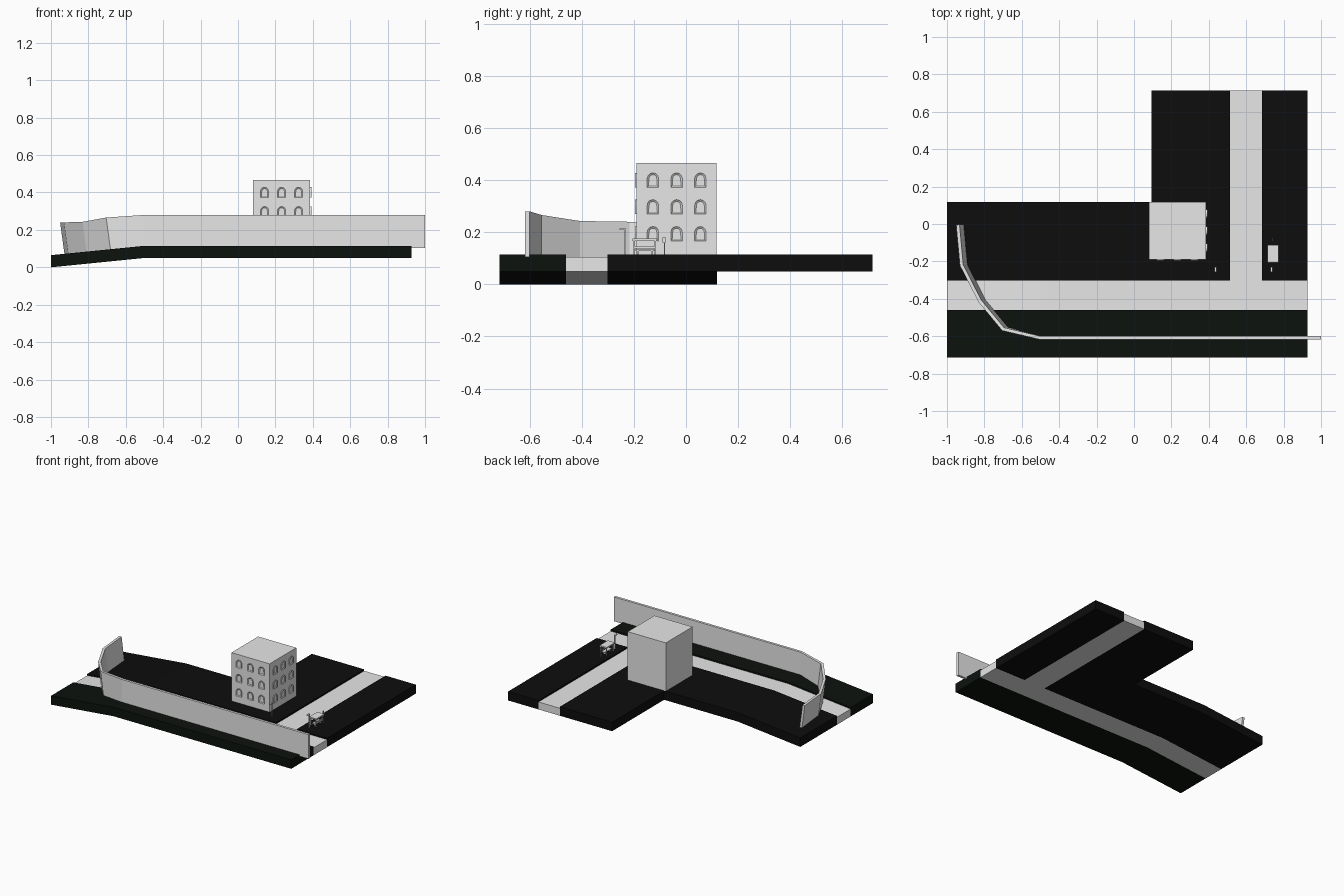
import bpy, bmesh, math
from mathutils import Vector, Matrix

if "Cube" in bpy.data.objects:
    bpy.data.objects.remove(bpy.data.objects["Cube"])


def material(name, rgb):
    m = bpy.data.materials.new(name)
    m.diffuse_color = (*rgb, 1)
    m.use_nodes = True
    m.node_tree.nodes["Principled BSDF"].inputs["Base Color"].default_value = m.diffuse_color
    return m


GREY = material("light_grey", (0.8, 0.8, 0.8))
BLACK = material("pavement_black", (0.004, 0.004, 0.004))
VERGE = material("verge_black", (0.004, 0.006, 0.004))


def finish(name, bm, mat):
    bmesh.ops.recalc_face_normals(bm, faces=bm.faces[:])
    me = bpy.data.meshes.new(name)
    bm.to_mesh(me)
    bm.free()
    me.materials.append(mat)
    ob = bpy.data.objects.new(name, me)
    bpy.context.collection.objects.link(ob)
    return ob


def add_box(bm, x0, x1, y0, y1, z0, z1):
    mat = Matrix.Translation(((x0 + x1) / 2, (y0 + y1) / 2, (z0 + z1) / 2)) \
        @ Matrix.Diagonal((x1 - x0, y1 - y0, z1 - z0, 1))
    bmesh.ops.create_cube(bm, size=1, matrix=mat)


def boxes(name, mat, *specs):
    bm = bmesh.new()
    for s in specs:
        add_box(bm, *s)
    return finish(name, bm, mat)


def slab(name, plan, top, mat):
    """Extruded ground plan whose left end ramps downward."""
    bm = bmesh.new()
    face = bm.faces.new([bm.verts.new((x, y, 0.05)) for x, y in plan])
    ext = bmesh.ops.extrude_face_region(bm, geom=[face])
    for v in ext["geom"]:
        if isinstance(v, bmesh.types.BMVert):
            v.co.z = top
    bmesh.ops.bisect_plane(bm, geom=bm.verts[:] + bm.edges[:] + bm.faces[:],
                           plane_co=(-0.5, 0, 0), plane_no=(1, 0, 0))
    for v in bm.verts:
        v.co.z -= 0.1 * max(0, -0.5 - v.co.x)
    return finish(name, bm, mat)


# Ground pieces
L, R, F, B = -1.0, 0.928, -0.715, 0.715
R0, R1 = -0.461, -0.302      # long road, y limits
S0, S1 = 0.513, 0.684        # side road, x limits
slab("front_verge", [(L, F), (R, F), (R, R0), (L, R0)], 0.115, VERGE)
slab("road", [(L, R0), (R, R0), (R, R1), (S1, R1), (S1, B), (S0, B), (S0, R1), (L, R1)],
     0.104, GREY)
slab("building_pavement", [(L, R1), (S0, R1), (S0, B), (0.093, B), (0.093, 0.118), (L, 0.118)],
     0.115, BLACK)
slab("side_pavement", [(S1, R1), (R, R1), (R, B), (S1, B)], 0.115, BLACK)

# Curved boundary wall: top centre line, leaning where the ground slopes
path = [(1.0, -0.609, 0.28, 0), (-0.5, -0.609, 0.28, 0), (-0.70, -0.562, 0.266, 0.024),
        (-0.824, -0.412, 0.243, 0.024), (-0.922, -0.22, 0.24, 0.024), (-0.942, -0.004, 0.24, 0.024)]
bm = bmesh.new()
rings = []
for i, (x, y, z, lean) in enumerate(path):
    here = Vector((x, y))
    dirs = []
    if i > 0:
        dirs.append((here - Vector(path[i - 1][:2])).normalized())
    if i < len(path) - 1:
        dirs.append((Vector(path[i + 1][:2]) - here).normalized())
    d = sum(dirs, Vector((0, 0))).normalized()
    half = 0.009 / d.dot(dirs[0])
    n = Vector((-d.y, d.x)) * half
    rings.append([bm.verts.new(c) for c in (
        (x + n.x, y + n.y, z), (x - n.x, y - n.y, z),
        (x - n.x + lean, y - n.y, z - 0.176), (x + n.x + lean, y + n.y, z - 0.176))])
for a, b in zip(rings, rings[1:]):
    for k in range(4):
        j = (k + 1) % 4
        bm.faces.new((a[k], a[j], b[j], b[k]))
bm.faces.new(rings[0])
bm.faces.new(rings[-1])
finish("boundary_wall", bm, GREY)

# Building block
BX0, BX1, BY0, BY1 = 0.08, 0.386, -0.189, 0.117
boxes("building", GREY, (BX0, BX1, BY0, BY1, 0.105, 0.466))


def add_window(bm, matrix):
    """Arched frame standing out from the wall, with a sunken pane."""
    w, h = 0.022, 0.028
    pts = [(-w, -h), (w, -h)]
    for i in range(7):
        a = math.pi * i / 6
        pts.append((w * math.cos(a), h - w + w * math.sin(a)))
    front = [bm.verts.new(matrix @ Vector((u, -0.006, v))) for u, v in pts]
    back = [bm.verts.new(matrix @ Vector((u, 0.001, v))) for u, v in pts]
    face = bm.faces.new(front)
    for i in range(len(pts)):
        j = (i + 1) % len(pts)
        bm.faces.new((front[j], front[i], back[i], back[j]))
    face.normal_update()
    bmesh.ops.inset_region(bm, faces=[face], thickness=0.007)
    inward = matrix.to_3x3() @ Vector((0, 0.005, 0))
    for v in face.verts:
        v.co += inward


# Windows: three by three on the front and right faces
for label in ("front", "right"):
    bm = bmesh.new()
    for z in (0.40, 0.297, 0.194):
        for off in (0.062, 0.153, 0.244):
            if label == "front":
                m = Matrix.Translation((BX0 + off, BY0, z))
            else:
                m = Matrix.Translation((BX1, BY0 + off, z)) @ Matrix.Rotation(math.pi / 2, 4, "Z")
            add_window(bm, m)
    finish(label + "_windows", bm, GREY)

# Bus shelter: roof, posts and slatted bench
boxes("shelter_roof", GREY, (0.715, 0.772, -0.205, -0.111, 0.167, 0.176))
boxes("shelter_posts", GREY, *[(x - 0.003, x + 0.003, y - 0.003, y + 0.003, 0.11, 0.168)
                               for x in (0.722, 0.765) for y in (-0.198, -0.118)])
boxes("shelter_bench", GREY,
      (0.733, 0.762, -0.198, -0.118, 0.128, 0.133),
      (0.759, 0.763, -0.198, -0.118, 0.138, 0.146),
      *[(0.738, 0.758, y - 0.003, y + 0.003, 0.11, 0.129) for y in (-0.185, -0.131)])

# Stop sign post
boxes("stop_sign", GREY, (0.740, 0.744, -0.085, -0.081, 0.11, 0.165),
      (0.740, 0.744, -0.090, -0.076, 0.160, 0.179))

# Street lamps with an arm reaching over the road
for name, x in (("left_lamp", 0.436), ("right_lamp", 0.735)):
    boxes(name, GREY, (x - 0.003, x + 0.003, -0.236, -0.230, 0.11, 0.213),
          (x - 0.006, x + 0.006, -0.256, -0.230, 0.209, 0.215))
